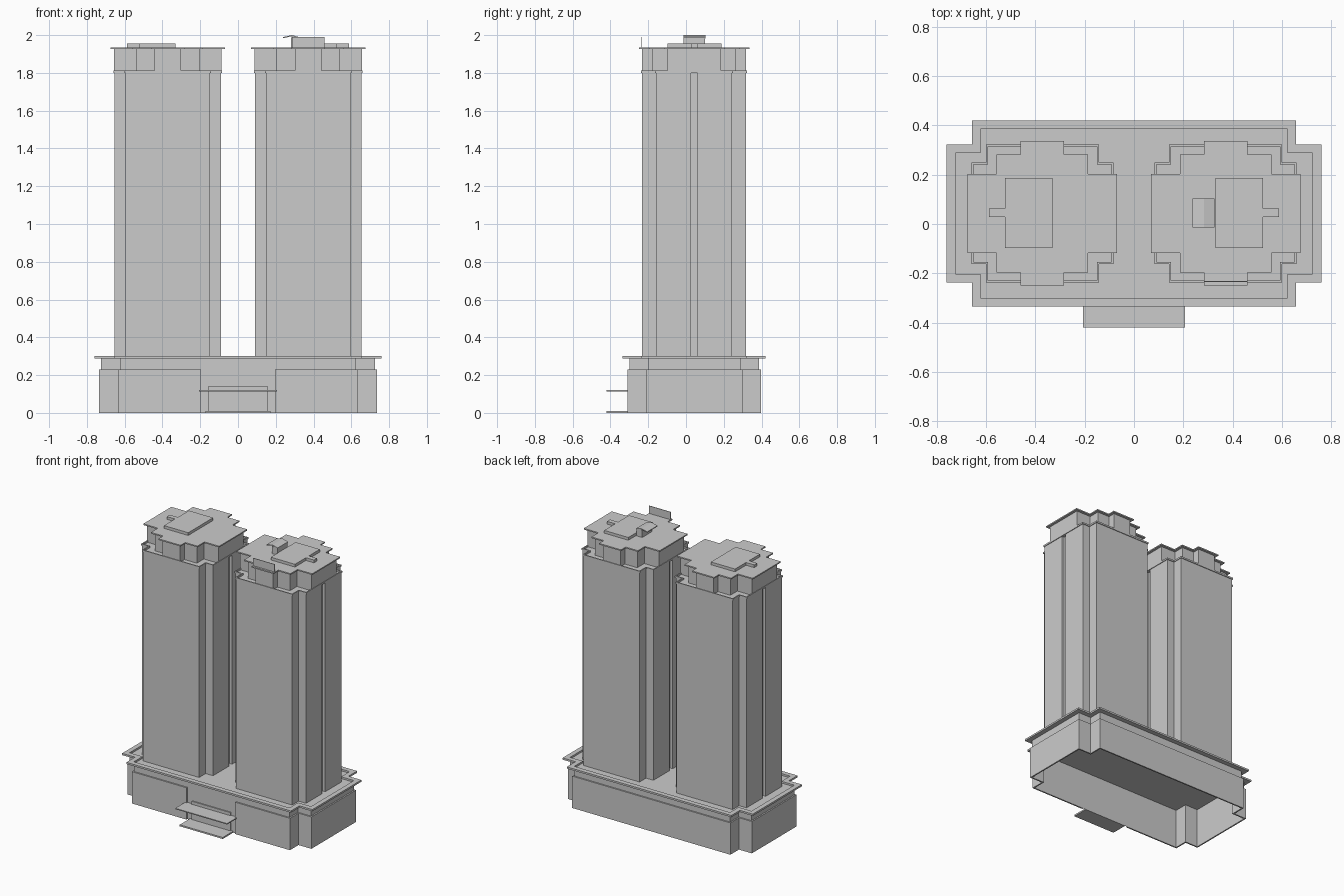
import bpy, bmesh

if "Cube" in bpy.data.objects:
    bpy.data.objects.remove(bpy.data.objects["Cube"])

CX, CY = 0.372, 0.043   # tower centre (mirrored in x) and common y centre


def stepped(steps, cx=0.0, groove=None):
    """Stepped cross outline from (half_x, half_y) pairs, widest first."""
    q = []
    if groove:
        half, depth = groove
        q += [(steps[0][0] - depth, half), (steps[0][0], half)]
    for i, (x, y) in enumerate(steps):
        if i:
            q.append((x, steps[i - 1][1]))
        q.append((x, y))
    r = q[::-1]
    pts = q + [(-x, y) for x, y in r] + [(-x, -y) for x, y in q] + [(x, -y) for x, y in r]
    return [(x + cx, y + CY) for x, y in pts]


def grow(steps, d):
    return [(x + d, y + d) for x, y in steps]


def finish(name, bm):
    bmesh.ops.recalc_face_normals(bm, faces=bm.faces[:])
    me = bpy.data.meshes.new(name)
    bm.to_mesh(me)
    bm.free()
    ob = bpy.data.objects.new(name, me)
    bpy.context.collection.objects.link(ob)
    return ob


def prism(name, pts, z0, z1, bottom=True):
    bm = bmesh.new()
    lo = [bm.verts.new((x, y, z0)) for x, y in pts]
    hi = [bm.verts.new((x, y, z1)) for x, y in pts]
    for i in range(len(pts)):
        j = (i + 1) % len(pts)
        bm.faces.new((lo[i], lo[j], hi[j], hi[i]))
    bm.faces.new(hi)
    if bottom:
        bm.faces.new(lo[::-1])
    ob = finish(name, bm)
    if not bottom:   # open shell: make sure the roof faces up
        if max(ob.data.polygons, key=lambda p: len(p.vertices)).normal.z < 0:
            ob.data.flip_normals()
    return ob


def band(name, outer, inner, z0, z1, closed=True):
    """Solid strip between two outlines with matching point counts."""
    bm = bmesh.new()
    sec = [[bm.verts.new(p) for p in ((*o, z0), (*o, z1), (*i, z1), (*i, z0))]
           for o, i in zip(outer, inner)]
    n = len(sec)
    for k in range(n if closed else n - 1):
        a, b = sec[k], sec[(k + 1) % n]
        for m in range(4):
            bm.faces.new((a[m], b[m], b[(m + 1) % 4], a[(m + 1) % 4]))
    if not closed:
        bm.faces.new(sec[0])
        bm.faces.new(sec[-1][::-1])
    return finish(name, bm)


def box(name, x0, x1, y0, y1, z0, z1):
    return prism(name, [(x0, y0), (x1, y0), (x1, y1), (x0, y1)], z0, z1)


# Podium: open-bottomed hall with an overhanging roof rim
wall = [(0.725, 0.245), (0.622, 0.343)]
prism("podium_hall", stepped(wall), 0, 0.287, bottom=False)
band("podium_roof_rim", stepped(grow(wall, 0.035)), stepped(wall), 0.287, 0.30)


# Lower cladding, interrupted at the entrance
def around(steps):
    p = stepped(steps)
    k = next(i for i in range(len(p)) if p[i][0] < 0 < p[(i + 1) % len(p)][0] and p[i][1] < 0)
    y = p[k][1]
    return [(0.195, y)] + p[k + 1:] + p[:k + 1] + [(-0.195, y)]


band("podium_cladding", around(grow(wall, 0.01)), around(wall), 0, 0.23, closed=False)

# Entrance
box("entrance_canopy", -0.207, 0.207, -0.42, -0.30, 0.114, 0.121)
box("entrance_surround", -0.155, 0.155, -0.308, -0.30, 0.0, 0.143)
box("entrance_step", -0.172, 0.172, -0.42, -0.30, 0, 0.011)

# Twin towers
body = [(0.283, 0.201), (0.224, 0.275)]
roof = [(0.303, 0.16), (0.186, 0.24), (0.088, 0.293)]
for side, s in (("left", -1), ("right", 1)):
    cx = s * CX
    prism(side + "_tower_body", stepped(body, cx, (0.0175, 0.02)), 0.287, 1.80, bottom=False)
    band(side + "_tower_rim", stepped(grow(body, 0.005), cx), stepped(grow(body, -0.003), cx), 1.80, 1.812)
    prism(side + "_crown", stepped(grow(roof, -0.018), cx), 1.80, 1.928)
    prism(side + "_crown_roof", stepped(roof, cx), 1.926, 1.935)
    # Plant room with a narrow duct on the outer side
    pts = [(0.33, -0.097), (0.523, -0.097), (0.523, 0.028), (0.588, 0.028),
           (0.588, 0.062), (0.523, 0.062), (0.523, 0.187), (0.33, 0.187)]
    prism(side + "_plant_room", [(s * x, y) for x, y in pts], 1.935, 1.955)

# Right roof extras: front parapet panel and stair hut with pitched lid
box("roof_parapet_panel", 0.285, 0.458, -0.236, -0.232, 1.935, 1.99)
box("stair_hut", 0.28, 0.325, -0.012, 0.10, 1.935, 1.988)
profile = [(0.237, 1.983), (0.285, 1.994), (0.327, 1.983), (0.327, 1.989), (0.285, 2.0), (0.237, 1.989)]
bm = bmesh.new()
f = bm.faces.new([bm.verts.new((x, -0.014, z)) for x, z in profile])
ext = bmesh.ops.extrude_face_region(bm, geom=[f])
bmesh.ops.translate(bm, vec=(0, 0.118, 0),
                    verts=[v for v in ext["geom"] if isinstance(v, bmesh.types.BMVert)])
finish("stair_hut_lid", bm)
